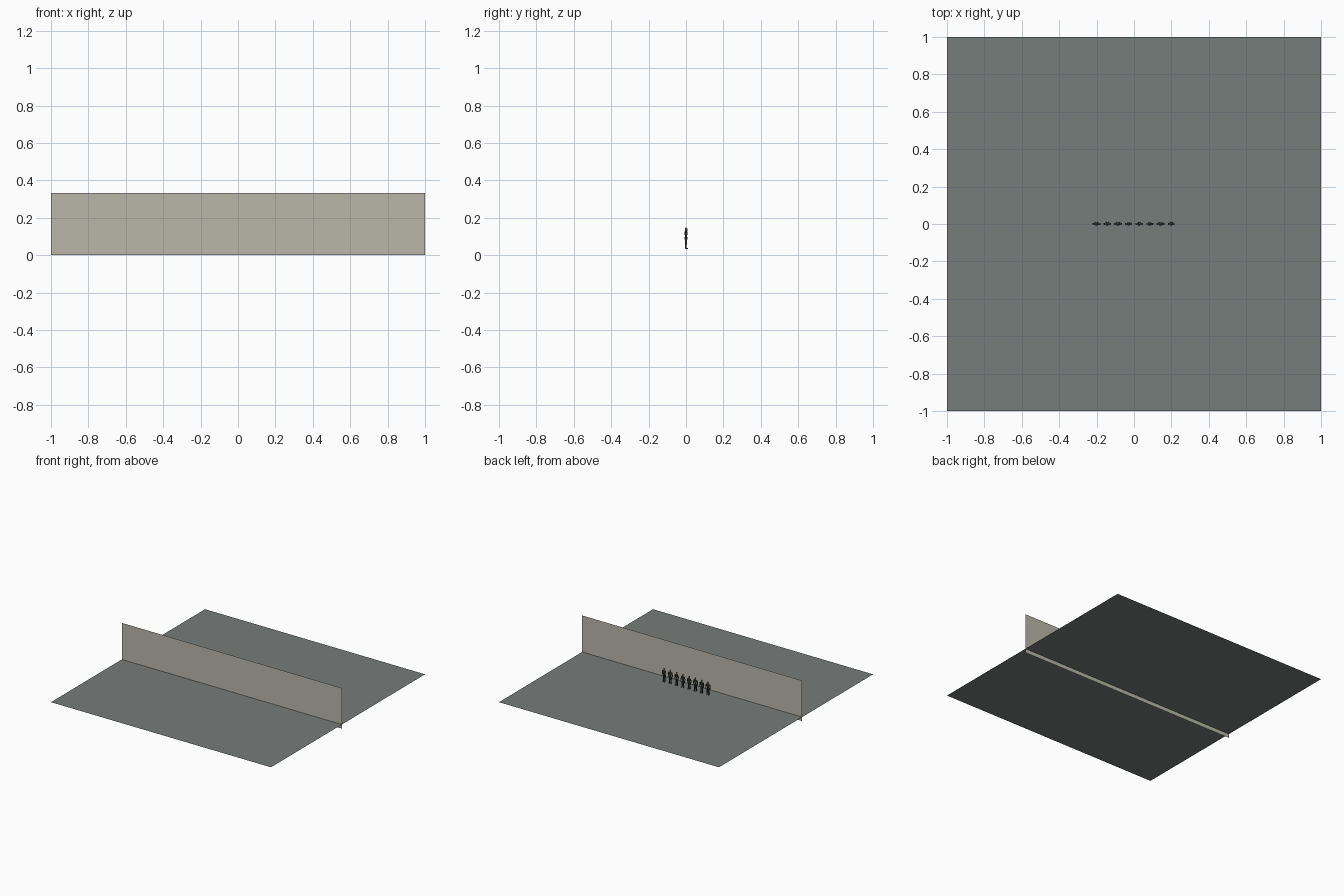
import bpy, bmesh, random
from mathutils import Vector, Matrix

cube = bpy.data.objects.get("Cube")
if cube:
    bpy.data.objects.remove(cube, do_unlink=True)

random.seed(4)
FLOOR = 0.033


def material(name, rgb):
    m = bpy.data.materials.new(name)
    m.use_nodes = True
    m.diffuse_color = (*rgb, 1)
    m.node_tree.nodes["Principled BSDF"].inputs["Base Color"].default_value = (*rgb, 1)
    return m


floor_mat = material("slate floor", (0.18, 0.205, 0.195))
wall_mat = material("warm grey wall", (0.49, 0.47, 0.40))
cloth = material("dark coat", (0.045, 0.055, 0.055))
trousers = material("dark trousers", (0.03, 0.035, 0.045))
skin = material("muted skin", (0.16, 0.14, 0.12))


def sheet(name, corners, mat):
    me = bpy.data.meshes.new(name)
    me.from_pydata(corners, [], [range(4)])
    me.materials.append(mat)
    ob = bpy.data.objects.new(name, me)
    bpy.context.collection.objects.link(ob)


# Floor and upright wall, both single sheets
sheet("floor", [(-1, -1, FLOOR), (1, -1, FLOOR), (1, 1, FLOOR), (-1, 1, FLOOR)], floor_mat)
sheet("wall", [(-1, -0.08, 0), (1, -0.08, 0), (1, -0.08, 0.333), (-1, -0.08, 0.333)], wall_mat)


def paint(bm, verts, index):
    for f in {f for v in verts for f in v.link_faces}:
        f.material_index = index
        f.smooth = True


def limb(bm, a, b, r1, r2, index, flat=1.0):
    """Tapered tube from a to b; flat squeezes its depth."""
    a, b = Vector(a), Vector(b)
    turn = (b - a).to_track_quat("Z", "Y").to_matrix().to_4x4()
    mid = (a + b) / 2
    squeeze = Matrix.Diagonal((1, flat, 1, 1))
    out = bmesh.ops.create_cone(bm, cap_ends=True, segments=10, radius1=r1, radius2=r2,
                                depth=(b - a).length,
                                matrix=Matrix.Translation(mid) @ squeeze @ turn)
    paint(bm, out["verts"], index)


def ball(bm, centre, size, index):
    out = bmesh.ops.create_uvsphere(bm, u_segments=10, v_segments=8, radius=1,
                                    matrix=Matrix.Translation(centre) @ Matrix.Diagonal((*size, 1)))
    paint(bm, out["verts"], index)


def figure(name, x, height, build):
    # Proportions are for a body one unit tall, facing +y
    bm = bmesh.new()
    limb(bm, (0, 0, 0.46), (0, 0, 0.60), 0.095, 0.08, 0, 0.7)    # hips
    limb(bm, (0, 0, 0.60), (0, 0, 0.80), 0.08, 0.125, 0, 0.6)    # chest
    limb(bm, (0, 0, 0.80), (0, 0, 0.84), 0.125, 0.04, 0, 0.6)    # shoulders
    limb(bm, (0, 0, 0.83), (0, 0, 0.88), 0.035, 0.035, 2)        # neck
    ball(bm, (0, 0.005, 0.925), (0.052, 0.062, 0.075), 2)        # head
    for s in (-1, 1):
        limb(bm, (s * 0.05, 0, 0.49), (s * 0.06, 0, 0.27), 0.058, 0.042, 1)
        limb(bm, (s * 0.06, 0, 0.27), (s * 0.065, -0.01, 0.03), 0.042, 0.028, 1)
        ball(bm, (s * 0.068, 0.03, 0.025), (0.032, 0.075, 0.025), 1)
        limb(bm, (s * 0.13, 0, 0.80), (s * 0.16, -0.01, 0.62), 0.038, 0.03, 0)
        limb(bm, (s * 0.16, -0.01, 0.62), (s * 0.17, 0.02, 0.46), 0.03, 0.022, 0)
        ball(bm, (s * 0.172, 0.025, 0.43), (0.02, 0.028, 0.04), 2)
    me = bpy.data.meshes.new(name)
    bm.to_mesh(me)
    bm.free()
    for m in (cloth, trousers, skin):
        me.materials.append(m)
    ob = bpy.data.objects.new(name, me)
    ob.location = (x, 0, FLOOR)
    ob.scale = (height * build, height, height)
    bpy.context.collection.objects.link(ob)
    ob.select_set(True)
    bpy.context.view_layer.objects.active = ob


# Row of eight standing people behind the wall
bpy.ops.object.select_all(action="DESELECT")
for i in range(8):
    figure(f"person_{i + 1}", -0.2 + i * 0.057, random.uniform(0.108, 0.115),
           1.05 - 0.25 * (i % 2) * 0.4 - 0.015 * i)
bpy.ops.object.shade_smooth_by_angle()
